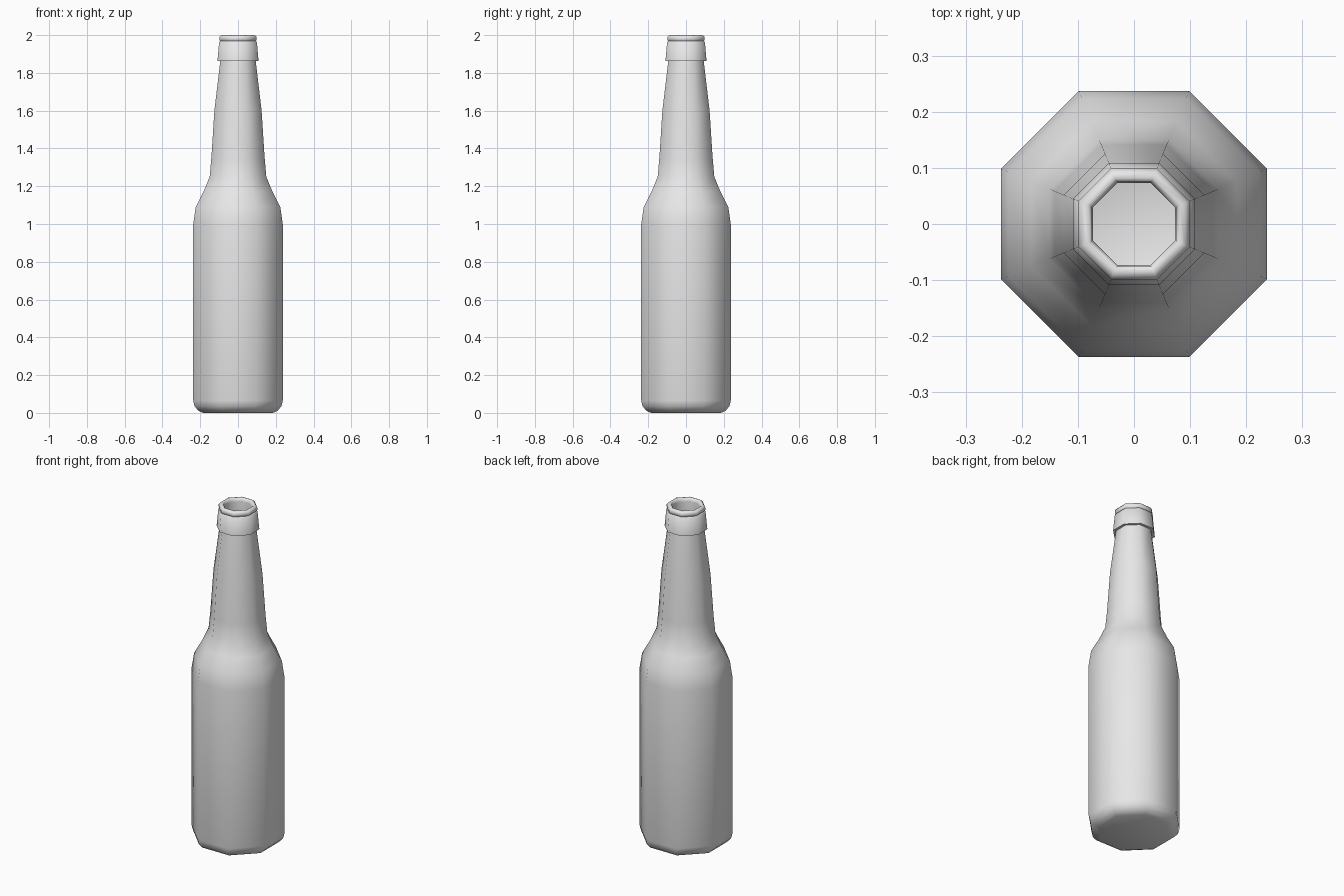
import bpy
import bmesh
import math

SIDES = 8

cube = bpy.data.objects.get("Cube")
if cube:
    bpy.data.objects.remove(cube, do_unlink=True)

# Single plain grey material
grey = bpy.data.materials.new("light_grey")
grey.use_nodes = True
colour = (0.8, 0.8, 0.8, 1)
grey.diffuse_color = colour
grey.node_tree.nodes["Principled BSDF"].inputs["Base Color"].default_value = colour


def lathe(name, profile):
    """Turn (flat half-width, height) pairs into an eight-sided shell, capped at both ends."""
    bm = bmesh.new()
    rings = []
    for half, z in profile:
        r = half / math.cos(math.pi / SIDES)
        angles = [(i + 0.5) * math.tau / SIDES for i in range(SIDES)]
        rings.append([bm.verts.new((r * math.cos(a), r * math.sin(a), z)) for a in angles])
    for low, high in zip(rings, rings[1:]):
        for i in range(SIDES):
            j = (i + 1) % SIDES
            bm.faces.new((low[i], low[j], high[j], high[i]))
    bm.faces.new(rings[0][::-1])
    bm.faces.new(rings[-1])
    mesh = bpy.data.meshes.new(name)
    bm.to_mesh(mesh)
    bm.free()
    mesh.materials.append(grey)
    obj = bpy.data.objects.new(name, mesh)
    bpy.context.collection.objects.link(obj)
    bpy.ops.object.select_all(action="DESELECT")
    obj.select_set(True)
    bpy.context.view_layer.objects.active = obj
    bpy.ops.object.shade_smooth_by_angle(angle=math.radians(60))
    return obj


# Outside of the bottle, from the base up to the collar
base_and_body = [(0.185, 0), (0.21, 0.012), (0.23, 0.035), (0.237, 0.065), (0.237, 1.0)]
shoulder = [(0.224, 1.09), (0.183, 1.17), (0.15, 1.25)]
neck = [(0.141, 1.35), (0.125, 1.6), (0.094, 1.862)]

# Collar ring and rounded lip
collar = [(0.109, 1.862), (0.1, 1.963), (0.094, 1.968)]
lip = [(0.099, 1.975), (0.099, 1.988), (0.092, 1.998), (0.082, 2.0), (0.075, 1.994)]

# Hollow inside, down to the floor
inside = [(0.073, 1.98), (0.075, 1.86), (0.105, 1.6), (0.13, 1.25),
          (0.205, 1.08), (0.217, 1.0), (0.217, 0.06), (0.18, 0.02)]

lathe("bottle", base_and_body + shoulder + neck + collar + lip + inside)
